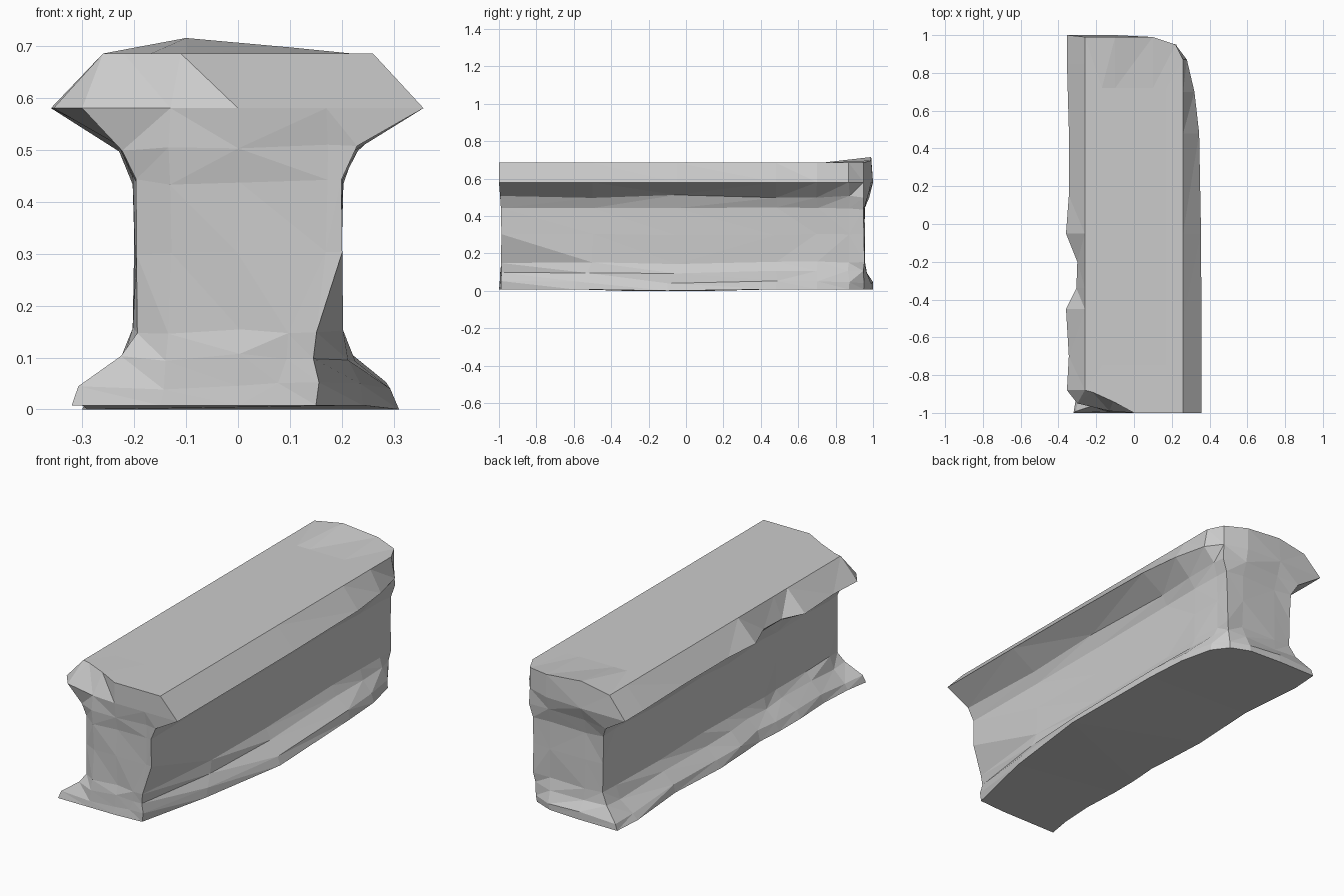
import bpy, bmesh, random

if "Cube" in bpy.data.objects:
    bpy.data.objects.remove(bpy.data.objects["Cube"])

random.seed(4)

# Plan outline of the overhanging rim, counter-clockwise from front right
RIM = [(.357, -1), (.357, -.5), (.355, -.05), (.345, .48), (.32, .7), (.28, .87),
       (.22, .95), (.1, .99), (-.1, 1), (-.355, 1), (-.355, .85), (-.345, .5),
       (-.345, .15), (-.36, -.05), (-.3, -.2), (-.305, -.34), (-.36, -.45),
       (-.345, -.7), (-.355, -.88), (-.3, -.95), (-.13, -.99), (0, -1), (.17, -1)]

# Plan outline of the spreading foot, matching point for point
FOOT = [(.15, -.99), (.24, -.6), (.31, -.1), (.295, .48), (.28, .7), (.24, .87),
        (.18, .95), (.08, .99), (-.1, 1), (-.31, 1), (-.32, .85), (-.29, .5),
        (-.3, .15), (-.29, -.05), (-.28, -.2), (-.29, -.34), (-.3, -.5),
        (-.29, -.7), (-.3, -.88), (-.32, -1), (-.15, -1), (0, -1), (.08, -.995)]


def clamp(outline, half_x, front, back):
    return [(max(-half_x, min(half_x, x)), max(front, min(back, y))) for x, y in outline]


def mix(a, b, t):
    return [(p[0] + (q[0] - p[0]) * t, p[1] + (q[1] - p[1]) * t) for p, q in zip(a, b)]


def ring(outline, z, rough=0.0):
    def j():
        return random.uniform(-rough, rough)
    return [(x + j(), y + j(), z + j() * 1.5) for x, y in outline]


# Narrow web, chamfered at the lower front right corner
web = clamp(RIM, .198, -.985, .955)
low_web = list(web)
low_web[0] = (.15, -.985)
low_web[-1] = (.1, -.985)

# Top surface, chipped at the front left and raised at the back
top = clamp(RIM, .26, -1, .99)
top[19], top[20] = (-.22, -.89), (-.11, -.94)
top_ring = ring(top, .685)
for i, z in ((7, .697), (8, .715), (9, .685)):
    top_ring[i] = (top_ring[i][0], top_ring[i][1], z)

rings = [
    ring(FOOT, .008),
    ring(mix(low_web, FOOT, .85), .045, .006),
    ring(mix(low_web, FOOT, .25), .10, .006),
    ring(low_web, .15, .005),
    ring(web, .30, .003),
    ring(web, .44, .005),
    ring(clamp(RIM, .225, -.992, .975), .505, .006),
    ring(RIM, .58),
    top_ring,
    ring(clamp(RIM, .17, -.75, .72), .684),
]
# Bottom touches the floor at mid left
rings[0] = [(x, y, 0.0 if -.4 < y < .2 else z) for x, y, z in rings[0]]

# Loft the levels into one closed low-poly block
bm = bmesh.new()
levels = [[bm.verts.new(p) for p in r] for r in rings]
n = len(RIM)
for lo, hi in zip(levels, levels[1:]):
    for i in range(n):
        k = (i + 1) % n
        bm.faces.new((lo[i], lo[k], hi[k], hi[i]))
bm.faces.new(levels[0][::-1])
bm.faces.new(levels[-1])
bmesh.ops.remove_doubles(bm, verts=bm.verts, dist=.0005)
bmesh.ops.triangulate(bm, faces=bm.faces)
bmesh.ops.recalc_face_normals(bm, faces=bm.faces)

mesh = bpy.data.meshes.new("stone_wall_block")
bm.to_mesh(mesh)
bm.free()
obj = bpy.data.objects.new("stone_wall_block", mesh)
bpy.context.collection.objects.link(obj)
